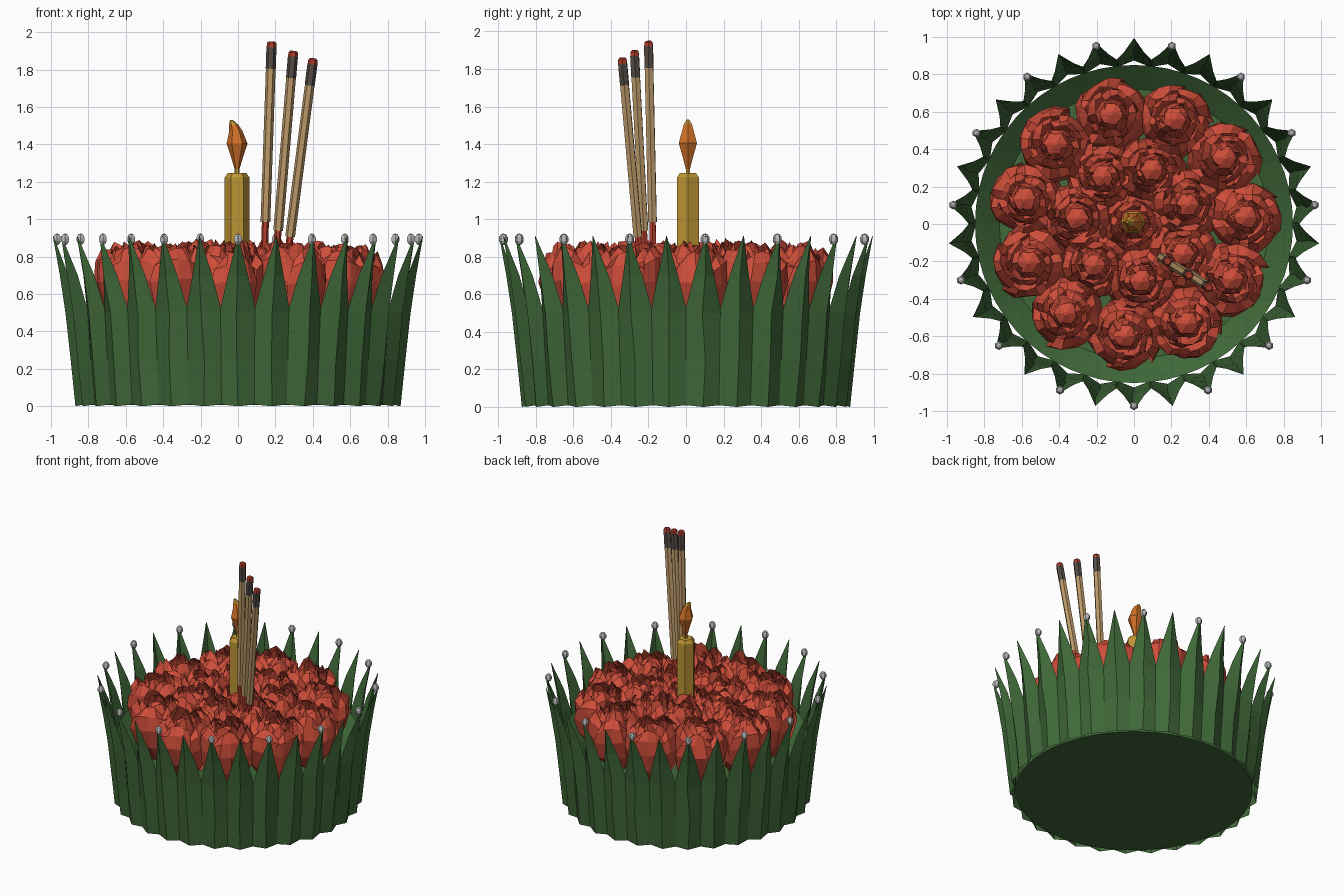
import bpy, bmesh, math, random
from mathutils import Vector, Matrix

random.seed(4)
if "Cube" in bpy.data.objects:
    bpy.data.objects.remove(bpy.data.objects["Cube"], do_unlink=True)


def material(name, rgb):
    m = bpy.data.materials.new(name)
    m.use_nodes = True
    m.diffuse_color = (*rgb, 1)
    m.node_tree.nodes["Principled BSDF"].inputs["Base Color"].default_value = (*rgb, 1)
    return m


GREEN = material("leaf green", (0.05, 0.138, 0.04))
RED = material("petal red", (0.62, 0.075, 0.042))
GOLD = material("candle gold", (0.52, 0.30, 0.035))
ORANGE = material("flame orange", (0.62, 0.16, 0.02))
WOOD = material("match wood", (0.52, 0.33, 0.145))
CHAR = material("match grey", (0.09, 0.072, 0.06))
TIP = material("match red", (0.48, 0.05, 0.03))
PEARL = material("pearl grey", (0.50, 0.50, 0.50))


def finish(bm, name, *mats):
    me = bpy.data.meshes.new(name)
    bm.to_mesh(me)
    bm.free()
    for m in mats:
        me.materials.append(m)
    ob = bpy.data.objects.new(name, me)
    bpy.context.collection.objects.link(ob)
    return ob


def grid(bm, rows, closed=False):
    """Skin a list of equally long point rows; outside faces out for counter-clockwise rows going up."""
    vs = [[bm.verts.new(p) for p in row] for row in rows]
    n = len(rows[0])
    for a, b in zip(vs, vs[1:]):
        for c in range(n if closed else n - 1):
            d = (c + 1) % n
            bm.faces.new((a[c], a[d], b[d], b[c]))
    return vs


def polar(r, a, z):
    return Vector((r * math.cos(a), r * math.sin(a), z))


def lathe(bm, profile, sides, place=Matrix(), slots=None):
    """Revolve (radius, z, x offset) rings, capping both ends."""
    rows = [[place @ (polar(p[0], math.tau * i / sides, p[1]) +
                      Vector((p[2] if len(p) > 2 else 0, 0, 0)))
             for i in range(sides)] for p in profile]
    start = len(bm.faces)
    vs = grid(bm, rows, True)
    bm.faces.ensure_lookup_table()
    if slots:
        for k, s in enumerate(slots):
            for f in bm.faces[start + k * sides:start + (k + 1) * sides]:
                f.material_index = s
    bottom = bm.faces.new(vs[0][::-1])
    top = bm.faces.new(vs[-1])
    if slots:
        bottom.material_index, top.material_index = slots[0], slots[-1]


# Cup holding the flowers
bm = bmesh.new()
lathe(bm, [(0.835, 0.008), (0.85, 0.51), (0.72, 0.40)], 60)
finish(bm, "cup", GREEN)

# Ring of folded pointed leaves: z, ridge radius, edge radius, half width
LEAF = [(0, 0.874, 0.838, 0.092), (0.25, 0.90, 0.855, 0.097),
        (0.50, 0.927, 0.872, 0.099), (0.70, 0.957, 0.918, 0.054),
        (0.91, 0.995, 0.992, 0.002)]
bm = bmesh.new()
for i in range(30):
    turn = Matrix.Rotation(math.radians(12 * i - 90), 4, "Z")
    rows = []
    for k, (z, ridge, edge, w) in enumerate(LEAF):
        sway = random.uniform(-0.012, 0.012) if 0 < k < 4 else 0
        rows.append([turn @ Vector(p) for p in
                     ((edge, -w, z + (0.01 if k == 0 else 0)),
                      (ridge, sway, z),
                      (edge, w, z + (0.01 if k == 0 else 0)))])
    grid(bm, rows)
finish(bm, "leaf_ring", GREEN)

# Pearl on every second leaf tip
bm = bmesh.new()
for i in range(15):
    p = polar(0.972, math.radians(24 * i - 90), 0.893)
    bmesh.ops.create_uvsphere(bm, u_segments=6, v_segments=5, radius=0.025,
                              matrix=Matrix.Translation(p) @ Matrix.Diagonal((1, 1, 1.25, 1)))
finish(bm, "pearls", PEARL)

# Petal outline: radius factor and height factor from base to curled lip
PETAL = [(0.40, 0.0), (0.88, 0.30), (1.0, 0.62), (0.92, 0.86), (0.70, 1.0)]


def petal(bm, place, angle, radius, height, spread):
    rows = []
    for k, (rf, hf) in enumerate(PETAL):
        row = []
        for c in range(5):
            t = (c - 2) / 2
            narrow = 1 - 0.25 * max(0, k - 2) / 2
            drop = 0.07 * t * t * (k / 4) ** 2
            j = random.uniform(-0.012, 0.012)
            row.append(place @ polar(radius * rf + j - 0.01 * t,
                                     angle + t * spread * narrow,
                                     height * hf - drop + j * (k > 0)))
        rows.append(row)
    grid(bm, rows)


def rose(name, x, y, z, lean, scale):
    """Three rings of cupped petals around a closed bud."""
    bm = bmesh.new()
    out = Vector((x, y, 0))
    axis = Vector((-y, x, 0)) if out.length > 0.01 else Vector((1, 0, 0))
    place = (Matrix.Translation((x, y, z)) @ Matrix.Rotation(lean, 4, axis)
             @ Matrix.Diagonal((scale, scale, 1, 1)))
    start = random.uniform(0, math.tau)
    for n, radius, height, spread in ((5, 0.195, 0.44, 0.80),
                                      (4, 0.140, 0.46, 0.95),
                                      (3, 0.085, 0.455, 1.20)):
        start += 0.5
        for i in range(n):
            petal(bm, place, start + math.tau * i / n, radius * random.uniform(0.95, 1.04),
                  height + random.uniform(-0.02, 0.015), spread)
    lathe(bm, [(0.08, 0), (0.10, 0.25), (0.065, 0.39), (0.01, 0.42)], 6, place)
    finish(bm, name, RED)


for i in range(11):
    p = polar(0.565, math.radians(69 + 360 / 11 * i), 0)
    rose(f"outer_rose_{i + 1}", p.x, p.y, 0.41, 0.09, 1.0)
for i in range(7):
    p = polar(0.29, math.radians(20 + 360 / 7 * i), 0)
    rose(f"inner_rose_{i + 1}", p.x, p.y, 0.42, 0.04, 0.95)
rose("middle_rose", 0, 0, 0.40, 0, 0.9)

# Candle with wick
bm = bmesh.new()
at = Matrix.Translation((-0.005, 0.01, 0))
lathe(bm, [(0.067, 0.5), (0.067, 1.222), (0.05, 1.246), (0.013, 1.246), (0.013, 1.28)], 6, at)
finish(bm, "candle", GOLD)

# Flame bending to one side, with a bright tip
bm = bmesh.new()
lathe(bm, [(0.012, 1.265), (0.033, 1.335), (0.056, 1.405), (0.036, 1.47, -0.006),
           (0.025, 1.505, -0.018), (0.008, 1.53, -0.03)], 6, at, [0, 0, 0, 0, 1])
finish(bm, "flame", ORANGE, GOLD)

# Matches: foot, head, height where the wood begins
MATCHES = [((0.143, -0.176, 0.88), (0.180, -0.200, 1.95), 0.985),
           ((0.208, -0.220, 0.86), (0.296, -0.275, 1.90), 0.94),
           ((0.270, -0.250, 0.84), (0.402, -0.340, 1.86), 0.908)]
for i, (foot, head, wood) in enumerate(MATCHES):
    foot, head = Vector(foot), Vector(head)
    d = head - foot
    place = Matrix.Translation(foot) @ d.to_track_quat("Z", "Y").to_matrix().to_4x4()
    L, w = d.length, wood - foot.z
    bm = bmesh.new()
    lathe(bm, [(0.019, -0.2), (0.019, w), (0.026, w), (0.026, L - 0.145),
               (0.027, L - 0.145), (0.027, L - 0.03), (0.026, L - 0.03),
               (0.025, L - 0.008), (0.016, L)],
          6, place, [2, 0, 0, 1, 1, 1, 2, 2])
    finish(bm, f"match_{i + 1}", WOOD, CHAR, TIP)
